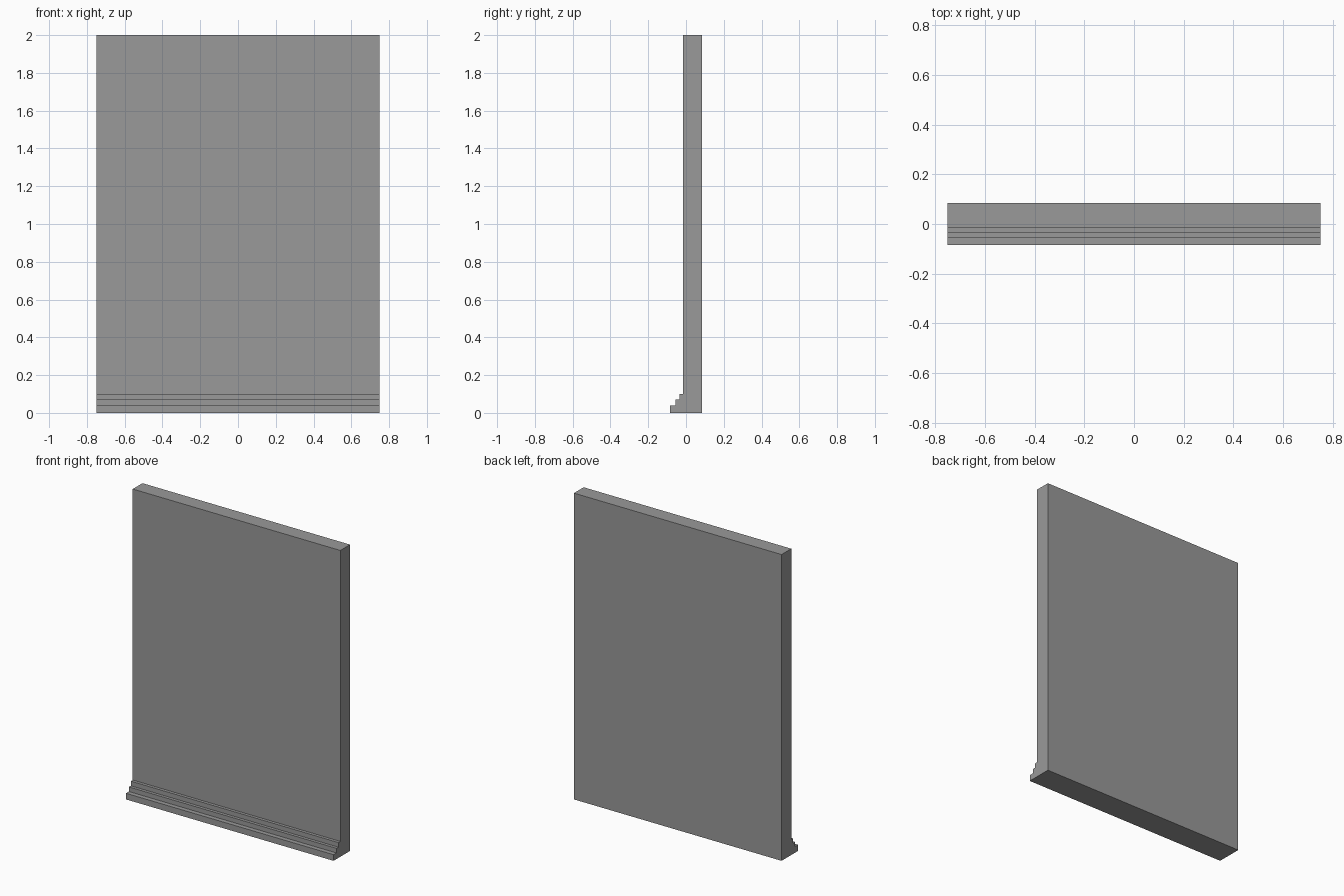
import bpy
import bmesh

cube = bpy.data.objects.get("Cube")
if cube:
    bpy.data.objects.remove(cube, do_unlink=True)

WIDTH = 1.5

# Single plain grey
grey = bpy.data.materials.new("plain grey")
grey.use_nodes = True
colour = (0.32, 0.32, 0.32, 1)
grey.diffuse_color = colour
grey.node_tree.nodes["Principled BSDF"].inputs["Base Color"].default_value = colour


def extrude_profile(name, profile):
    """Sweep a closed (y, z) profile across the full width."""
    bm = bmesh.new()
    face = bm.faces.new([bm.verts.new((-WIDTH / 2, y, z)) for y, z in profile])
    swept = bmesh.ops.extrude_face_region(bm, geom=[face])["geom"]
    verts = [v for v in swept if isinstance(v, bmesh.types.BMVert)]
    bmesh.ops.translate(bm, verts=verts, vec=(WIDTH, 0, 0))
    bmesh.ops.recalc_face_normals(bm, faces=bm.faces)
    mesh = bpy.data.meshes.new(name)
    bm.to_mesh(mesh)
    bm.free()
    mesh.materials.append(grey)
    obj = bpy.data.objects.new(name, mesh)
    bpy.context.collection.objects.link(obj)
    return obj


# Wall slab
FRONT, BACK = -0.015, 0.085
extrude_profile("wall_panel", [(FRONT, 0), (BACK, 0), (BACK, 2), (FRONT, 2)])

# Stepped skirting along the foot of the front
steps = [(-0.085, 0.04), (-0.055, 0.07), (-0.035, 0.1)]
outline = [(FRONT, 0)]
below = 0
for y, top in steps:
    outline += [(y, below), (y, top)]
    below = top
outline.append((FRONT, below))
extrude_profile("stepped_skirting", outline)
